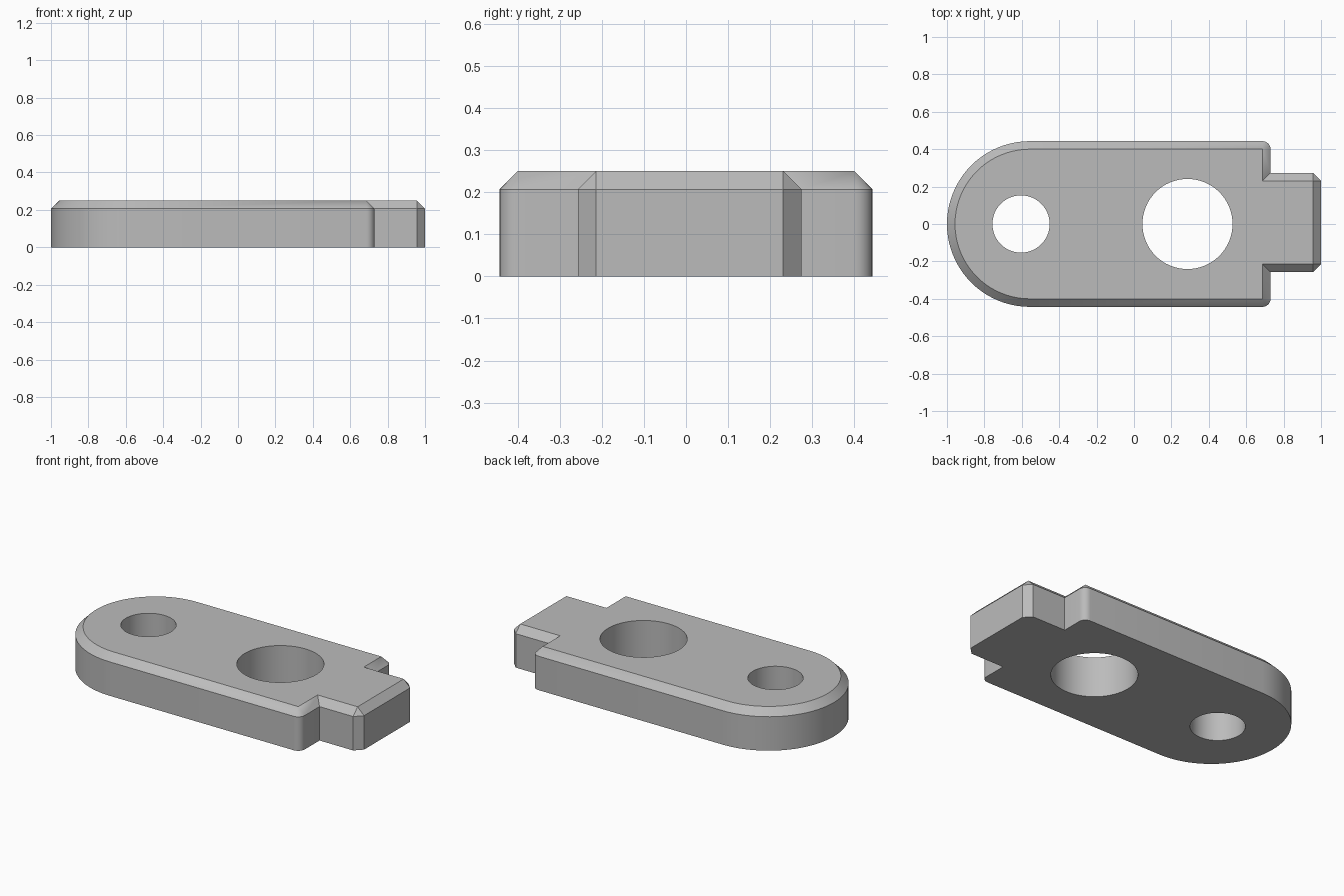
import bpy, bmesh, math

cube = bpy.data.objects.get("Cube")
if cube:
    bpy.data.objects.remove(cube)

HEIGHT, BEVEL = 0.25, 0.043
HALF, ARC_X = 0.443, -0.557          # half width and centre of the rounded end
SHOULDER, TIP = 0.73, 1.0
TONGUE_BACK, TONGUE_FRONT = 0.274, -0.257

grey = bpy.data.materials.new("plain grey")
grey.use_nodes = True
colour = (0.5, 0.5, 0.5, 1)
grey.diffuse_color = colour
grey.node_tree.nodes["Principled BSDF"].inputs["Base Color"].default_value = colour


def arc(cx, cy, r, start, end, steps):
    angles = [math.radians(start + (end - start) * i / steps) for i in range(steps + 1)]
    return [(cx + r * math.cos(a), cy + r * math.sin(a)) for a in angles]


def outline(inset):
    """Plate outline, counter-clockwise; inset gives the matching top edge."""
    r = BEVEL - inset
    sx, tx = SHOULDER - BEVEL, TIP - BEVEL
    cy = HALF - BEVEL
    back, front = TONGUE_BACK - inset, TONGUE_FRONT + inset
    pts = arc(ARC_X, 0, HALF - inset, 90, 270, 40)
    pts += arc(sx, -cy, r, -90, 0, 6)
    pts += [(SHOULDER - inset, front), (tx, front),
            (TIP - inset, TONGUE_FRONT + BEVEL), (TIP - inset, TONGUE_BACK - BEVEL),
            (tx, back), (SHOULDER - inset, back)]
    pts += arc(sx, cy, r, 0, 90, 6)
    return pts


# Plate body: straight wall with a chamfered top edge
bm = bmesh.new()
rings = [[bm.verts.new((x, y, z)) for x, y in outline(inset)]
         for inset, z in ((0, 0), (0, HEIGHT - BEVEL), (BEVEL, HEIGHT))]
for low, high in zip(rings, rings[1:]):
    for i in range(len(low)):
        j = (i + 1) % len(low)
        bm.faces.new((low[i], low[j], high[j], high[i]))
bm.faces.new(rings[0][::-1])
bm.faces.new(rings[-1])
bmesh.ops.remove_doubles(bm, verts=bm.verts, dist=1e-5)
bmesh.ops.recalc_face_normals(bm, faces=bm.faces)
mesh = bpy.data.meshes.new("link_plate")
bm.to_mesh(mesh)
bm.free()
mesh.materials.append(grey)
plate = bpy.data.objects.new("link_plate", mesh)
bpy.context.collection.objects.link(plate)


# Round holes straight through the plate
def drill(name, x, radius):
    bpy.ops.mesh.primitive_cylinder_add(vertices=64, radius=radius, depth=1,
                                        location=(x, 0, HEIGHT / 2))
    cutter = bpy.context.object
    cutter.name = name
    cutter.hide_render = True
    cutter.data.materials.append(grey)
    mod = plate.modifiers.new(name, 'BOOLEAN')
    mod.operation, mod.solver, mod.object = 'DIFFERENCE', 'EXACT', cutter
    bpy.context.view_layer.objects.active = plate
    bpy.ops.object.modifier_apply(modifier=mod.name)
    bpy.data.objects.remove(cutter)


drill("small_hole", -0.604, 0.153)
drill("large_hole", 0.286, 0.241)

bpy.ops.object.select_all(action='DESELECT')
plate.select_set(True)
bpy.context.view_layer.objects.active = plate
bpy.ops.object.shade_smooth_by_angle(angle=math.radians(25))
